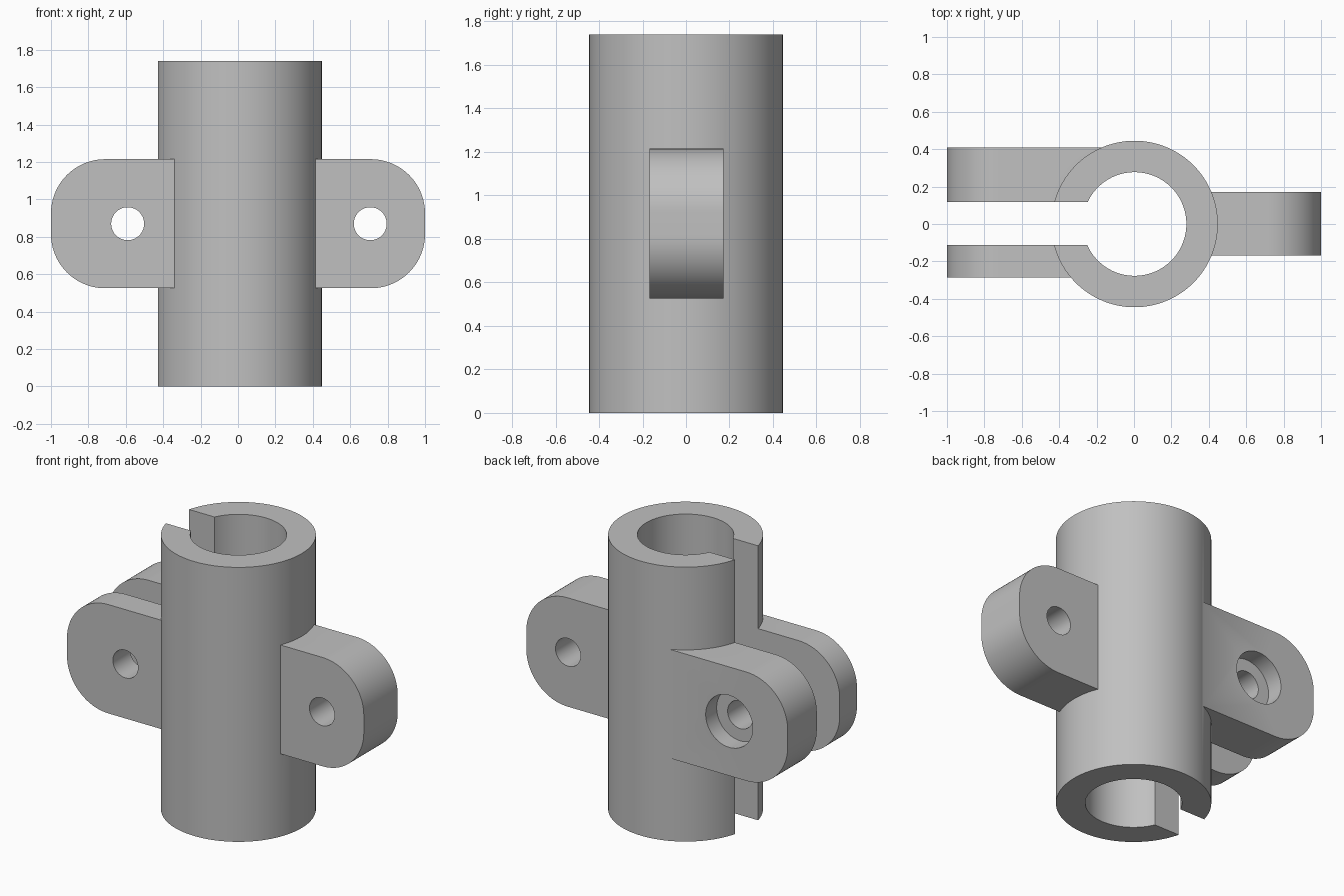
import bpy
import bmesh
from math import pi, cos, sin, radians
from mathutils import Matrix

default = bpy.data.objects.get("Cube")
if default:
    bpy.data.objects.remove(default, do_unlink=True)

HEIGHT, OUTER, BORE = 1.74, 0.445, 0.277
GAP = 0.115              # half width of the clamp slot
LUG_Z, LUG_HALF, CORNER = 0.87, 0.345, 0.29

grey = bpy.data.materials.new("plain grey")
grey.use_nodes = True
colour = (0.53, 0.53, 0.53, 1)
grey.diffuse_color = colour
grey.node_tree.nodes["Principled BSDF"].inputs["Base Color"].default_value = colour


def add_object(name, bm):
    bmesh.ops.recalc_face_normals(bm, faces=bm.faces)
    mesh = bpy.data.meshes.new(name)
    bm.to_mesh(mesh)
    bm.free()
    mesh.materials.append(grey)
    ob = bpy.data.objects.new(name, mesh)
    bpy.context.collection.objects.link(ob)
    return ob


def cylinder(name, radius, depth, centre, along_y=False, sides=64):
    bm = bmesh.new()
    turn = Matrix.Rotation(pi / 2, 4, "X") if along_y else Matrix()
    bmesh.ops.create_cone(bm, cap_ends=True, segments=sides, radius1=radius,
                          radius2=radius, depth=depth,
                          matrix=Matrix.Translation(centre) @ turn)
    return add_object(name, bm)


def box(name, size, centre):
    bm = bmesh.new()
    bmesh.ops.create_cube(bm, size=1, matrix=Matrix.Translation(centre)
                          @ Matrix.Diagonal((*size, 1)))
    return add_object(name, bm)


def lug(name, side, root, y0, y1):
    """Plate with two rounded outer corners, pointing along side * x."""
    straight = LUG_HALF - CORNER
    outline = [(root, -LUG_HALF)]
    for start, z in ((-90, -straight), (0, straight)):
        for i in range(25):
            a = radians(start + 90 * i / 24)
            outline.append((1 - CORNER + CORNER * cos(a), z + CORNER * sin(a)))
    outline.append((root, LUG_HALF))
    bm = bmesh.new()
    face = bm.faces.new([bm.verts.new((side * x, y0, LUG_Z + z)) for x, z in outline])
    moved = bmesh.ops.extrude_face_region(bm, geom=[face])["geom"]
    bmesh.ops.translate(bm, vec=(0, y1 - y0, 0),
                        verts=[v for v in moved if isinstance(v, bmesh.types.BMVert)])
    return add_object(name, bm)


def combine(target, tool, operation):
    mod = target.modifiers.new(operation, "BOOLEAN")
    mod.object, mod.operation, mod.solver = tool, operation, "EXACT"
    bpy.context.view_layer.objects.active = target
    bpy.ops.object.modifier_apply(modifier=mod.name)
    bpy.data.objects.remove(tool, do_unlink=True)


# Tube with a single lug on one side and a clamp pair on the other
clamp = cylinder("clamp_tube", OUTER, HEIGHT, (0.003, 0, HEIGHT / 2), sides=128)
for part in (lug("mounting_lug", 1, 0.35, -0.168, 0.172),
             lug("front_clamp_lug", -1, 0.1, -0.285, -GAP + 0.02),
             lug("back_clamp_lug", -1, 0.1, GAP - 0.02, 0.41)):
    combine(clamp, part, "UNION")

# Bore, clamp slot, bolt holes and the bolt head recess at the back
for cutter in (cylinder("bore_cutter", BORE, 3, (0.003, 0, LUG_Z), sides=128),
               box("slot_cutter", (1.2, 2 * GAP, 3), (-0.6, 0.003, LUG_Z)),
               cylinder("right_hole_cutter", 0.088, 2, (-0.59, 0, LUG_Z), True),
               cylinder("left_hole_cutter", 0.088, 2, (0.707, 0, LUG_Z), True),
               cylinder("recess_cutter", 0.165, 0.4, (-0.59, 0.5, LUG_Z), True)):
    combine(clamp, cutter, "DIFFERENCE")

bpy.ops.object.select_all(action="DESELECT")
clamp.select_set(True)
bpy.context.view_layer.objects.active = clamp
bpy.ops.object.shade_smooth_by_angle(angle=radians(30))
